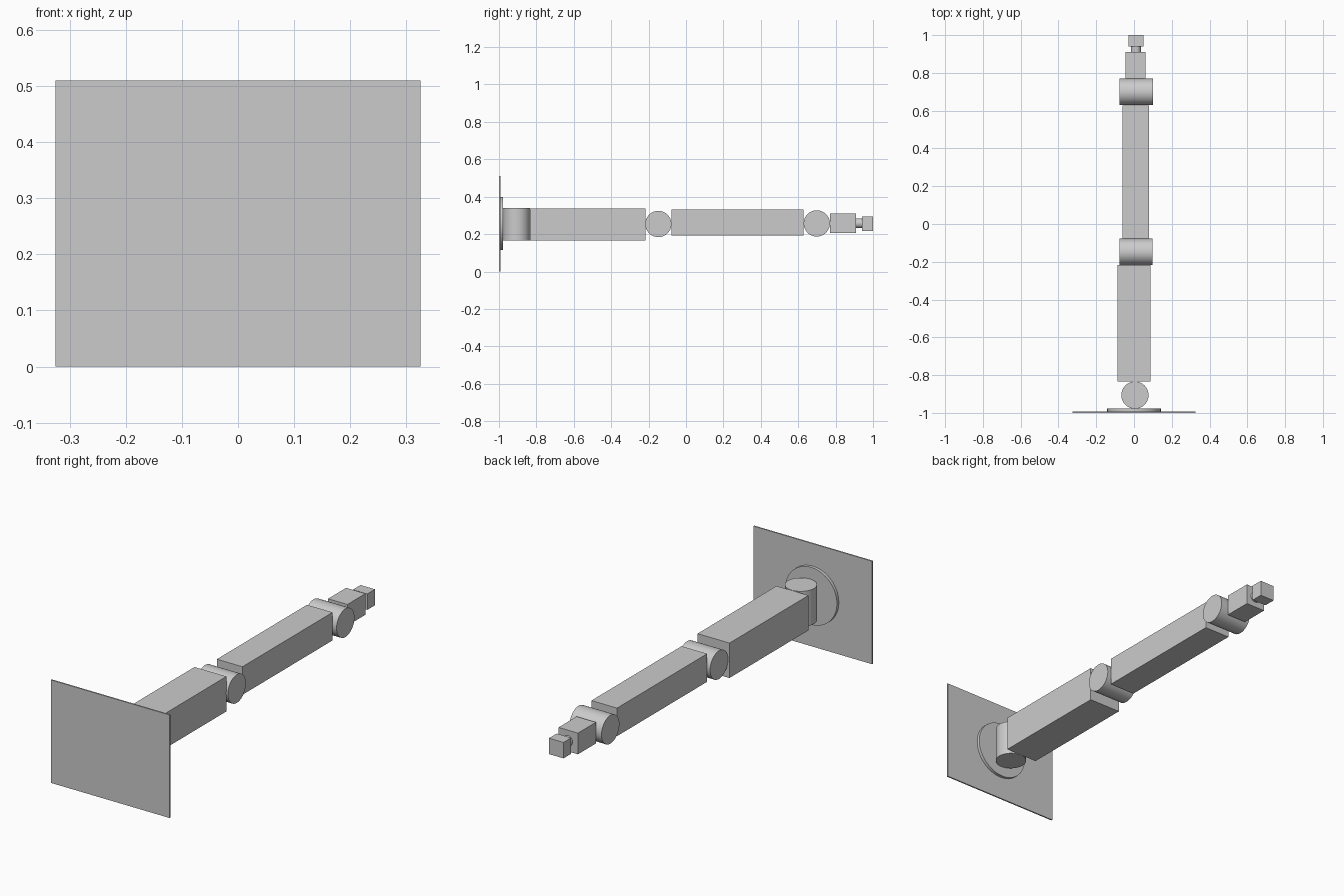
import bpy
from math import pi
from mathutils import Vector

cube = bpy.data.objects.get("Cube")
if cube:
    bpy.data.objects.remove(cube, do_unlink=True)

grey = bpy.data.materials.new("light grey")
grey.use_nodes = True
grey.diffuse_color = (0.6, 0.6, 0.6, 1)
grey.node_tree.nodes["Principled BSDF"].inputs["Base Color"].default_value = grey.diffuse_color

AXIS_ROTATION = {"x": (0, pi / 2, 0), "y": (pi / 2, 0, 0), "z": (0, 0, 0)}
MID = 0.254  # height of the arm's axis


def box(name, low, high):
    low, high = Vector(low), Vector(high)
    bpy.ops.mesh.primitive_cube_add(size=1, location=(low + high) / 2)
    ob = bpy.context.object
    ob.name = name
    ob.scale = high - low
    bpy.ops.object.transform_apply(location=False, rotation=False, scale=True)
    ob.data.materials.append(grey)


def cylinder(name, centre, radius, length, axis):
    bpy.ops.mesh.primitive_cylinder_add(vertices=64, radius=radius, depth=length,
                                        location=centre, rotation=AXIS_ROTATION[axis])
    ob = bpy.context.object
    ob.name = name
    ob.data.materials.append(grey)
    bpy.ops.object.shade_smooth_by_angle()


# Wall mount
box("wall_plate", (-0.325, -1, 0), (0.325, -0.993, 0.51))
cylinder("mount_disc", (0, -0.986, 0.257), 0.142, 0.016, "y")

# Shoulder and upper arm
cylinder("shoulder_joint", (0.005, -0.906, 0.252), 0.072, 0.175, "z")
box("upper_arm", (-0.087, -0.834, 0.165), (0.088, -0.216, 0.338))

# Elbow and forearm
cylinder("elbow_joint", (0.01, -0.148, MID), 0.07, 0.175, "x")
box("forearm", (-0.061, -0.078, 0.192), (0.079, 0.627, 0.331))

# Wrist and hand
cylinder("wrist_joint", (0.012, 0.699, 0.257), 0.07, 0.175, "x")
box("hand", (-0.045, 0.769, 0.206), (0.061, 0.91, 0.311))
cylinder("tool_neck", (0.01, 0.925, 0.258), 0.026, 0.034, "y")
box("tool_tip", (-0.029, 0.94, 0.216), (0.05, 1, 0.295))
